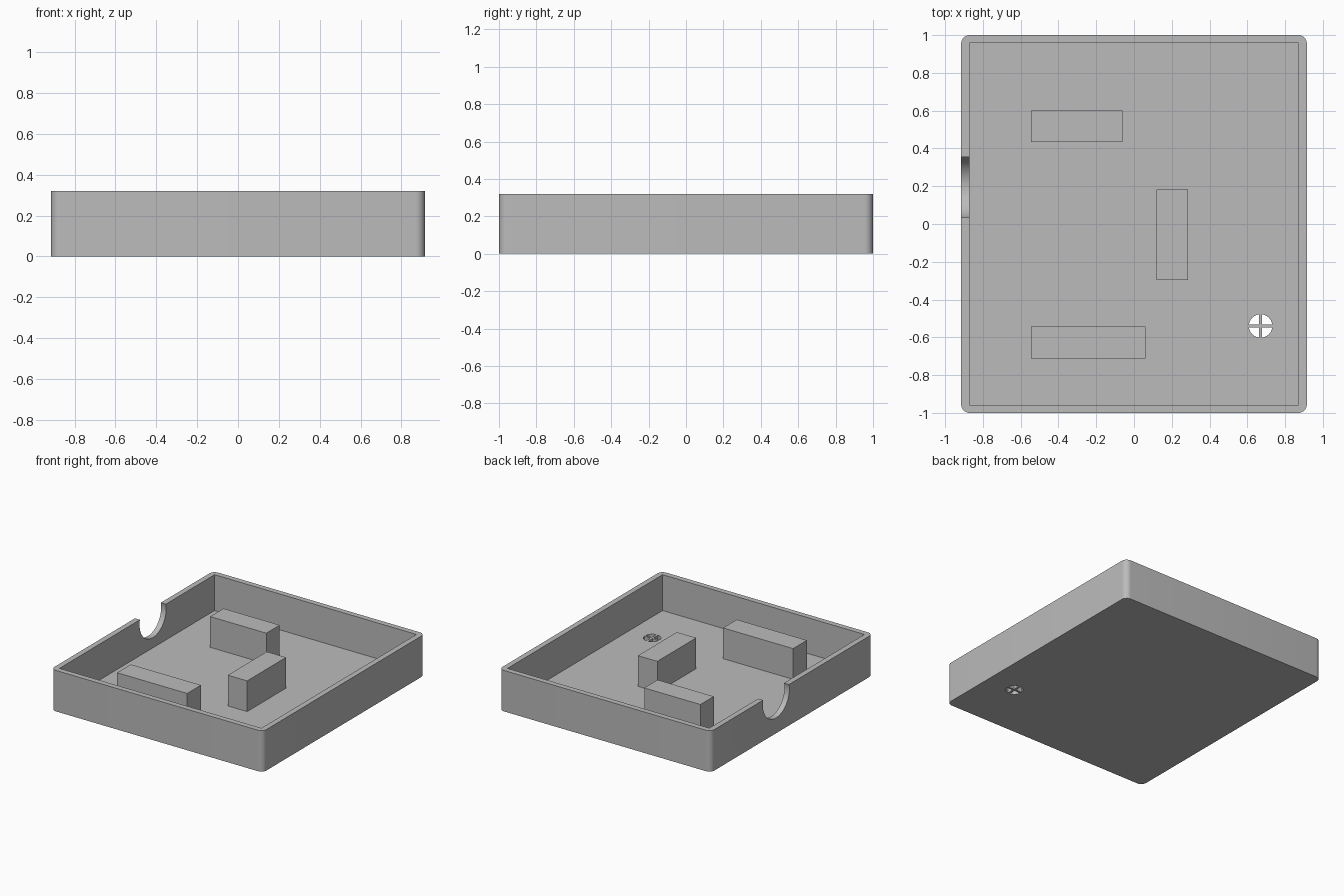
import bpy, bmesh, math
from mathutils import Matrix

if "Cube" in bpy.data.objects:
    bpy.data.objects.remove(bpy.data.objects["Cube"], do_unlink=True)

HALF_X, HALF_Y, HEIGHT = 0.915, 1.0, 0.32
WALL, FLOOR, CORNER = 0.043, 0.04, 0.045
BLOCK_TOP = 0.28

grey = bpy.data.materials.new("plain grey")
grey.use_nodes = True
colour = (0.5, 0.5, 0.5, 1)
grey.diffuse_color = colour
grey.node_tree.nodes["Principled BSDF"].inputs["Base Color"].default_value = colour


def make_object(name, bm):
    bmesh.ops.recalc_face_normals(bm, faces=bm.faces)
    mesh = bpy.data.meshes.new(name)
    bm.to_mesh(mesh)
    bm.free()
    mesh.materials.append(grey)
    obj = bpy.data.objects.new(name, mesh)
    bpy.context.collection.objects.link(obj)
    return obj


def prism(name, outline, z0, z1):
    """Upright prism over a flat outline."""
    bm = bmesh.new()
    face = bm.faces.new([bm.verts.new((x, y, z0)) for x, y in outline])
    walls = bmesh.ops.extrude_face_region(bm, geom=[face])
    verts = [v for v in walls["geom"] if isinstance(v, bmesh.types.BMVert)]
    bmesh.ops.translate(bm, verts=verts, vec=(0, 0, z1 - z0))
    return make_object(name, bm)


def box(name, x0, x1, y0, y1, z0, z1):
    return prism(name, [(x0, y0), (x1, y0), (x1, y1), (x0, y1)], z0, z1)


def arc(cx, cy, r, start, end, steps):
    angles = [start + (end - start) * i / steps for i in range(steps + 1)]
    return [(cx + r * math.cos(a), cy + r * math.sin(a)) for a in angles]


def cut(target, cutter):
    """Subtract the cutter for good, then remove it."""
    cutter.hide_render = True
    mod = target.modifiers.new("cut", "BOOLEAN")
    mod.operation, mod.solver, mod.object = "DIFFERENCE", "EXACT", cutter
    bpy.context.view_layer.objects.active = target
    bpy.ops.object.modifier_apply(modifier=mod.name)
    bpy.data.objects.remove(cutter, do_unlink=True)


# Tray body with rounded upright corners
outline = []
for i, (sx, sy) in enumerate([(1, 1), (-1, 1), (-1, -1), (1, -1)]):
    start = i * math.pi / 2
    outline += arc(sx * (HALF_X - CORNER), sy * (HALF_Y - CORNER), CORNER,
                   start, start + math.pi / 2, 10)
tray = prism("tray", outline, 0, HEIGHT)

# Square-cornered inside
ix, iy = HALF_X - WALL, HALF_Y - WALL
cut(tray, box("cavity_cutter", -ix, ix, -iy, iy, FLOOR, 1))

# Round cable notch in the right wall
bm = bmesh.new()
place = Matrix.Translation((-HALF_X, 0.195, 0.284)) @ Matrix.Rotation(math.pi / 2, 4, "Y")
bmesh.ops.create_cone(bm, cap_ends=True, segments=64, radius1=0.164,
                      radius2=0.164, depth=0.3, matrix=place)
cut(tray, make_object("notch_cutter", bm))

# Drain hole: four quarter openings that leave a cross
hx, hy, radius, bar = 0.67, -0.54, 0.062, 0.008
gap = math.asin(bar / radius)
for i, (sx, sy) in enumerate([(1, 1), (-1, 1), (-1, -1), (1, -1)]):
    start = i * math.pi / 2
    quarter = [(hx + sx * bar, hy + sy * bar)]
    quarter += arc(hx, hy, radius, start + gap, start + math.pi / 2 - gap, 10)
    cut(tray, prism("drain_cutter", quarter, -0.1, 0.1))

# Smooth the round corners and openings, keep edges sharp
bpy.ops.object.select_all(action="DESELECT")
tray.select_set(True)
bpy.context.view_layer.objects.active = tray
bpy.ops.object.shade_smooth_by_angle(angle=math.radians(30))

# Blocks standing on the floor
box("back_block", -0.545, -0.06, 0.435, 0.6, FLOOR, BLOCK_TOP)
box("middle_block", 0.12, 0.287, -0.297, 0.183, FLOOR, BLOCK_TOP)
box("front_block", -0.545, 0.06, -0.713, -0.543, FLOOR, BLOCK_TOP)
